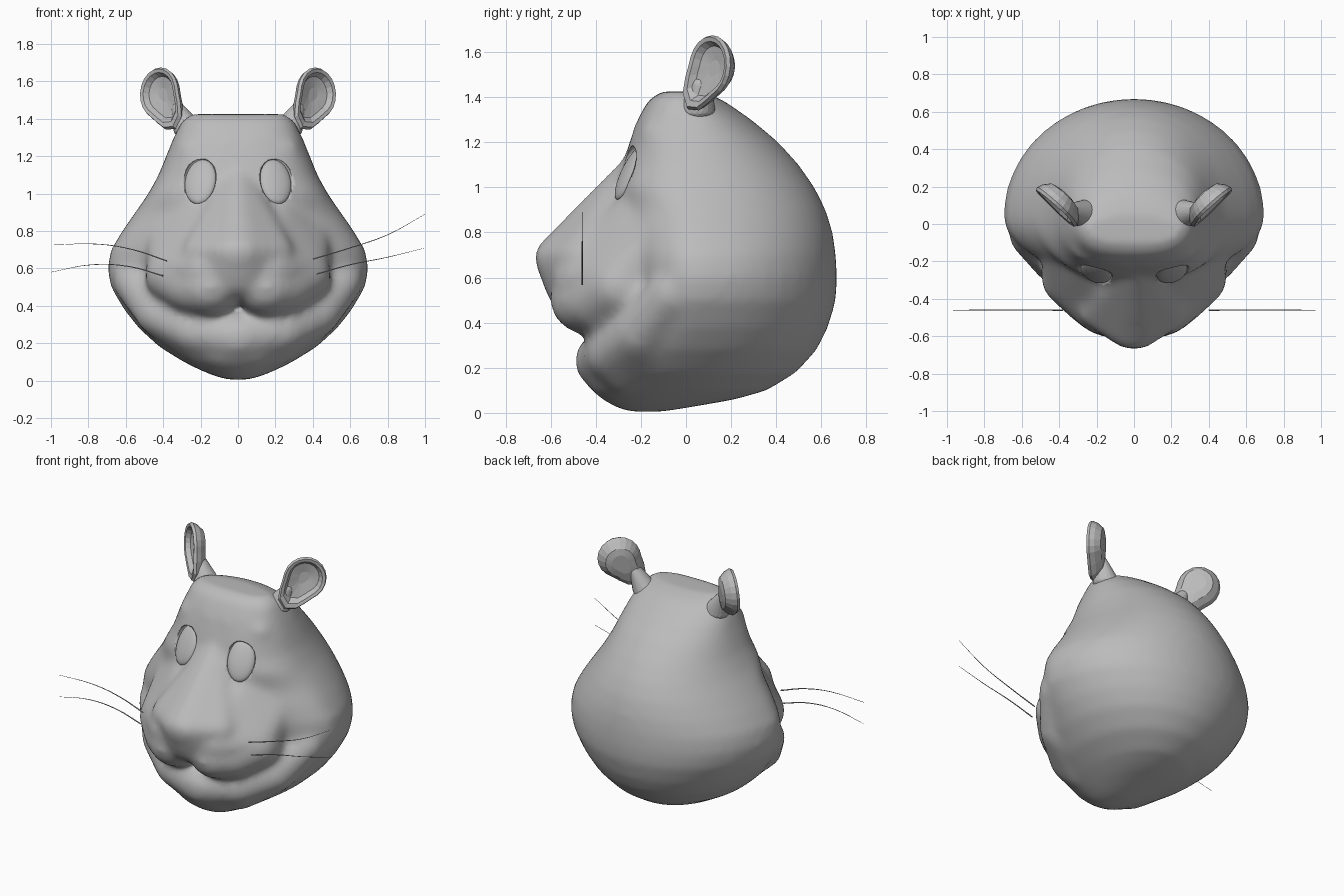
import bpy, bmesh, math
from mathutils import Vector, Matrix

if "Cube" in bpy.data.objects:
    bpy.data.objects.remove(bpy.data.objects["Cube"])

grey = bpy.data.materials.new("plain grey")
grey.use_nodes = True
grey.diffuse_color = (0.5, 0.5, 0.5, 1)
grey.node_tree.nodes["Principled BSDF"].inputs["Base Color"].default_value = (0.5, 0.5, 0.5, 1)


def make_object(name, bm):
    bmesh.ops.recalc_face_normals(bm, faces=bm.faces)
    mesh = bpy.data.meshes.new(name)
    bm.to_mesh(mesh)
    bm.free()
    mesh.materials.append(grey)
    obj = bpy.data.objects.new(name, mesh)
    bpy.context.collection.objects.link(obj)
    return obj


def loft(bm, rings):
    """Skin closed rings of points and cap both ends."""
    loops = [[bm.verts.new(p) for p in ring] for ring in rings]
    n = len(loops[0])
    for a, b in zip(loops, loops[1:]):
        for i in range(n):
            j = (i + 1) % n
            bm.faces.new((a[i], a[j], b[j], b[i]))
    bm.faces.new(loops[0][::-1])
    bm.faces.new(loops[-1])


def hull(bm, blobs):
    """Convex skin around ellipsoids given as (centre, radii)."""
    part = bmesh.new()
    for centre, radii in blobs:
        m = Matrix.Translation(centre) @ Matrix.Diagonal((*radii, 1))
        bmesh.ops.create_icosphere(part, subdivisions=3, radius=1, matrix=m)
    bmesh.ops.delete(part, geom=part.faces[:], context='FACES_ONLY')
    bmesh.ops.convex_hull(part, input=part.verts[:])
    loose = [v for v in part.verts if not v.link_faces]
    bmesh.ops.delete(part, geom=loose, context='VERTS')
    temp = bpy.data.meshes.new("temp")
    part.to_mesh(temp)
    part.free()
    bm.from_mesh(temp)
    bpy.data.meshes.remove(temp)


# Skull: height, half width, front y, back y
sections = [
    (0.005, 0.06, -0.26, -0.10), (0.03, 0.14, -0.32, 0.05), (0.06, 0.21, -0.37, 0.22),
    (0.10, 0.29, -0.42, 0.36), (0.18, 0.42, -0.46, 0.49), (0.28, 0.53, -0.43, 0.58),
    (0.38, 0.61, -0.32, 0.63), (0.50, 0.68, -0.26, 0.665), (0.60, 0.70, -0.28, 0.67),
    (0.70, 0.68, -0.30, 0.665), (0.80, 0.62, -0.31, 0.65), (0.90, 0.55, -0.31, 0.62),
    (1.00, 0.48, -0.31, 0.57), (1.10, 0.425, -0.28, 0.50), (1.20, 0.385, -0.25, 0.41),
    (1.30, 0.345, -0.215, 0.29), (1.39, 0.30, -0.165, 0.16), (1.425, 0.25, -0.11, 0.06)]
bm = bmesh.new()
rings = []
for z, w, front, back in sections:
    mid = min(0.04, (front + back) / 2)
    power = 0.9 if z < 0.3 else 1.0 if z < 0.95 else 0.8 if z < 1.15 else 0.72
    ring = []
    for i in range(48):
        a = math.tau * i / 48
        c, s = math.cos(a), math.sin(a)
        e = power if s < 0 else 1.0
        depth = back - mid if s > 0 else mid - front
        ring.append((w * math.copysign(abs(c) ** e, c),
                     mid + depth * math.copysign(abs(s) ** e, s), z))
    rings.append(ring)
loft(bm, rings)

# Nose, rounded across, and the bridge narrowing between the eyes
hull(bm, [((0, -0.55, 0.69), (0.15, 0.125, 0.10)), ((0, -0.22, 1.06), (0.09, 0.085, 0.09)),
          ((0, -0.47, 0.55), (0.20, 0.15, 0.12))]
     + [((s * 0.20, -0.45, 0.69), (0.10, 0.11, 0.09)) for s in (-1, 1)])
for s in (-1, 1):
    # Muzzle lobe, then its slope up to the cheek below the eye
    hull(bm, [((s * 0.15, -0.415, 0.50), (0.17, 0.19, 0.16)),
              ((s * 0.22, -0.36, 0.50), (0.18, 0.19, 0.155)),
              ((s * 0.33, -0.28, 0.56), (0.17, 0.17, 0.15))])
    hull(bm, [((s * 0.14, -0.44, 0.59), (0.19, 0.16, 0.13)),
              ((s * 0.34, -0.27, 0.60), (0.15, 0.16, 0.13)),
              ((s * 0.20, -0.17, 0.93), (0.12, 0.13, 0.08)),
              ((s * 0.38, -0.08, 0.80), (0.12, 0.13, 0.12))])
    # Lower lip swept from the chin to the mouth corner, filled down into the jaw
    lip = [((0, -0.37, 0.23), 0.125), ((s * 0.24, -0.32, 0.265), 0.12),
           ((s * 0.43, -0.20, 0.355), 0.115), ((s * 0.56, -0.06, 0.53), 0.11)]
    for (p, r), (q, t) in zip(lip, lip[1:]):
        hull(bm, [(p, (r,) * 3), (q, (t,) * 3)]
             + [((c[0] * 0.82, c[1] + 0.06, c[2] - 0.08), (k * 0.9,) * 3) for c, k in ((p, r), (q, t))])
    # Brow ridge
    hull(bm, [((s * 0.06, -0.18, 1.24), (0.06, 0.06, 0.06)),
              ((s * 0.27, -0.13, 1.24), (0.06, 0.07, 0.05))])
head = make_object("head", bm)
remesh = head.modifiers.new("blend", 'REMESH')
remesh.mode = 'VOXEL'
remesh.voxel_size = 0.025
remesh.use_smooth_shade = True
smooth = head.modifiers.new("soften", 'SMOOTH')
smooth.factor = 0.5
smooth.iterations = 10

# Eyes: shallow ovals seated in cut sockets
for s in (-1, 1):
    side = "left" if s > 0 else "right"
    out = Vector((s * 0.28, -0.86, 0.43)).normalized()
    lean = Vector((s * 0.04, 0, 1))
    up = (lean - out * out.dot(lean)).normalized()
    turn = Matrix((up.cross(out), up, out)).transposed().to_4x4()
    spot = Vector((s * 0.205, -0.264, 1.07))
    for name, grow, depth, sink in (("socket_cutter", 1.05, 0.04, 0.0), ("eye", 1.0, 0.03, 0.016)):
        bm = bmesh.new()
        m = (Matrix.Translation(spot - out * sink) @ turn
             @ Matrix.Diagonal((0.087 * grow, 0.132 * grow, depth, 1)))
        bmesh.ops.create_uvsphere(bm, u_segments=24, v_segments=12, radius=1, matrix=m)
        obj = make_object(f"{side}_{name}", bm)
        obj.data.shade_smooth()
        if name == "socket_cutter":
            obj.hide_render = True
            obj.hide_set(True)
            obj.display_type = 'WIRE'
            cut = head.modifiers.new("socket", 'BOOLEAN')
            cut.object = obj
            cut.operation = 'DIFFERENCE'

# Ears: turned cups drawn out into a stem at the head
cup = [(0.05, -0.06), (0.09, -0.05), (0.12, -0.015), (0.132, 0.015), (0.124, 0.032),
       (0.106, 0.028), (0.088, 0.0), (0.03, -0.012)]
for s in (-1, 1):
    bm = bmesh.new()
    rings = []
    for r, h in cup:
        ring = []
        for i in range(20):
            a = math.tau * i / 20
            d = max(0, math.cos(a - math.radians(232)))
            k = r * (1 + 0.7 * d ** 6)
            ring.append((k * math.cos(a), k * 1.05 * math.sin(a), h))
        rings.append(ring)
    loft(bm, rings)
    out = Vector((0.66, -0.74, 0.08)).normalized()
    across = Vector((0.74, 0.66, 0)).normalized()
    up = across.cross(out) * -1
    turn = Matrix((across, up, out)).transposed().to_4x4()
    bmesh.ops.transform(bm, verts=bm.verts, matrix=Matrix.Translation((0.41, 0.12, 1.535)) @ turn)
    hull(bm, [((0.26, 0.05, 1.34), (0.085, 0.08, 0.05)),
              ((0.32, 0.07, 1.45), (0.035, 0.045, 0.04))])
    bmesh.ops.scale(bm, vec=(s, 1, 1), verts=bm.verts)
    make_object("left_ear" if s > 0 else "right_ear", bm)

# Whiskers: tapered hairs
whiskers = {
    "left_upper_whisker": [(0.40, 0.65), (0.60, 0.71), (0.80, 0.78), (1.0, 0.89)],
    "left_lower_whisker": [(0.42, 0.57), (0.60, 0.62), (0.80, 0.66), (1.0, 0.71)],
    "right_upper_whisker": [(-0.38, 0.64), (-0.56, 0.70), (-0.75, 0.73), (-1.0, 0.725)],
    "right_lower_whisker": [(-0.40, 0.56), (-0.58, 0.61), (-0.78, 0.62), (-1.0, 0.58)]}
for name, path in whiskers.items():
    curve = bpy.data.curves.new(name, 'CURVE')
    curve.dimensions = '3D'
    curve.bevel_depth = 0.004
    curve.bevel_resolution = 1
    curve.resolution_u = 4
    line = curve.splines.new('BEZIER')
    line.bezier_points.add(len(path) - 1)
    for i, (point, (x, z)) in enumerate(zip(line.bezier_points, path)):
        point.co = (x, -0.46, z)
        point.radius = 1 - 0.25 * i
        point.handle_left_type = point.handle_right_type = 'AUTO'
    curve.materials.append(grey)
    bpy.context.collection.objects.link(bpy.data.objects.new(name, curve))
